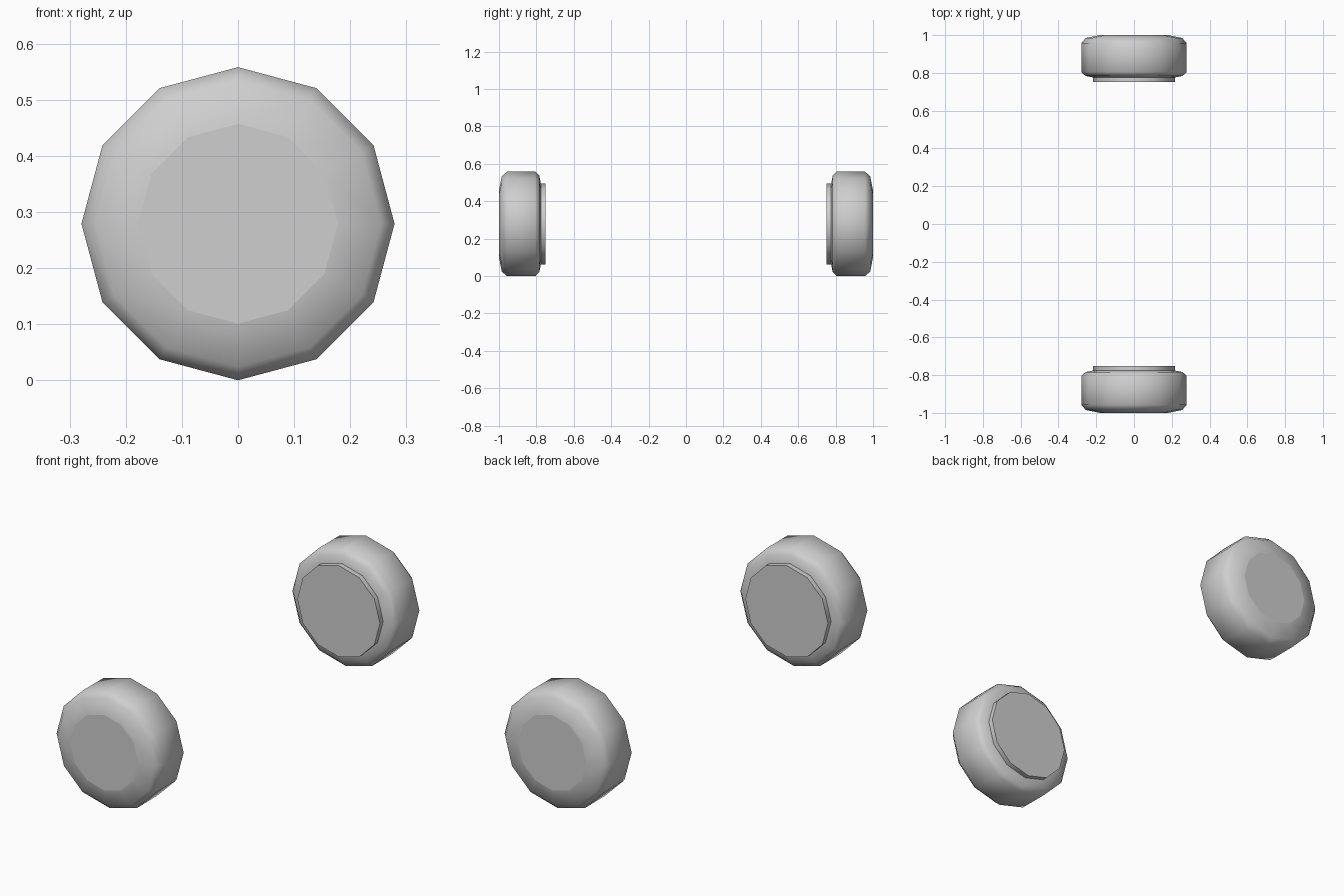
import bpy, bmesh, math

cube = bpy.data.objects.get("Cube")
if cube:
    bpy.data.objects.remove(cube)

SIDES = 12
RADIUS = 0.279

grey = bpy.data.materials.new("plain_grey")
grey.use_nodes = True
colour = (0.62, 0.62, 0.62, 1)
grey.diffuse_color = colour
grey.node_tree.nodes["Principled BSDF"].inputs["Base Color"].default_value = colour


def lathe(name, profile, side):
    """Spin (radius, distance) points round the axle, cap both ends flat."""
    bm = bmesh.new()
    rings = []
    for r, y in profile:
        angles = [2 * math.pi * k / SIDES for k in range(SIDES)]
        rings.append([bm.verts.new((r * math.sin(a), side * y, RADIUS + r * math.cos(a)))
                      for a in angles])
    for a, b in zip(rings, rings[1:]):
        for k in range(SIDES):
            n = (k + 1) % SIDES
            bm.faces.new((a[k], a[n], b[n], b[k])).smooth = True
    # flat caps with crisp rims
    for ring in (rings[0], rings[-1]):
        cap = bm.faces.new(ring)
        for edge in cap.edges:
            edge.smooth = False
    bmesh.ops.recalc_face_normals(bm, faces=bm.faces)
    mesh = bpy.data.meshes.new(name)
    bm.to_mesh(mesh)
    bm.free()
    mesh.materials.append(grey)
    obj = bpy.data.objects.new(name, mesh)
    bpy.context.collection.objects.link(obj)


# rounded tyre, from the outer face to the inner face
tyre = [(0.178, 1.0), (0.255, 0.985), (RADIUS, 0.957),
        (RADIUS, 0.805), (0.257, 0.784), (0.217, 0.776)]
# thin hub plate on the inner face
hub = [(0.216, 0.78), (0.216, 0.752)]

for label, side in (("front", -1), ("back", 1)):
    lathe(label + "_wheel", tyre, side)
    lathe(label + "_hub", hub, side)
